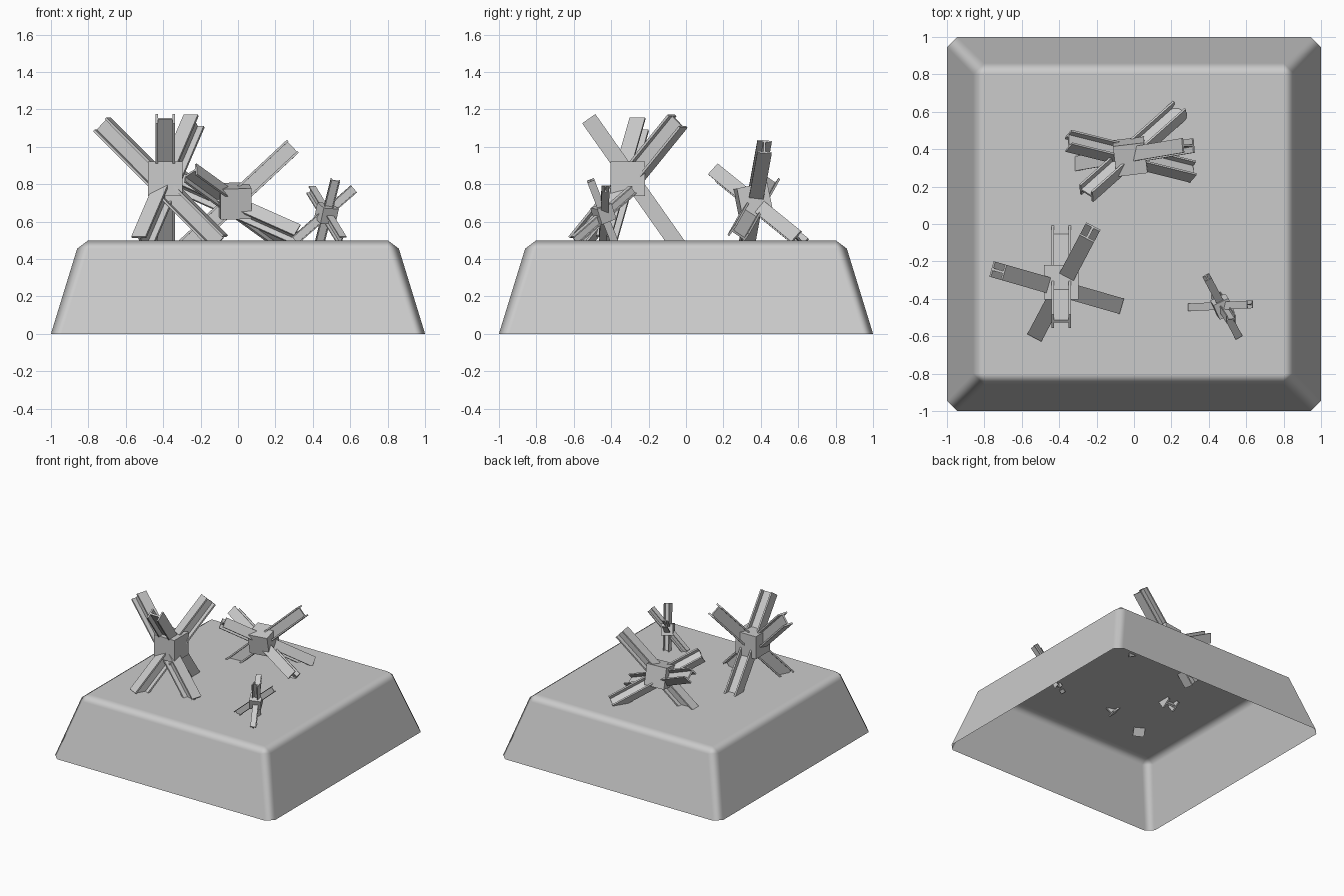
import bpy, bmesh
from mathutils import Vector, Matrix

if "Cube" in bpy.data.objects:
    bpy.data.objects.remove(bpy.data.objects["Cube"])


def make_object(name, bm):
    bmesh.ops.recalc_face_normals(bm, faces=bm.faces)
    mesh = bpy.data.meshes.new(name)
    bm.to_mesh(mesh)
    bm.free()
    ob = bpy.data.objects.new(name, mesh)
    bpy.context.collection.objects.link(ob)
    return ob


def loft(bm, rings):
    """Skin consecutive closed rings of vertices."""
    for a, b in zip(rings, rings[1:]):
        n = len(a)
        for i in range(n):
            bm.faces.new((a[i], a[(i + 1) % n], b[(i + 1) % n], b[i]))


# Ground block: tapered, chamfered shell with an open underside
def ground_block():
    bm = bmesh.new()
    rings = []
    for half, chamfer, z in ((1.0, .055, 0), (.86, .06, .455), (.80, 0, .5)):
        s = half - chamfer
        outline = [(half, -s), (half, s), (s, half), (-s, half),
                   (-half, s), (-half, -s), (-s, -half), (s, -half)]
        rings.append([bm.verts.new((x, y, z)) for x, y in outline])
    loft(bm, rings)
    bm.faces.new(rings[-1])
    bmesh.ops.remove_doubles(bm, verts=bm.verts, dist=1e-4)
    for v in bm.verts:
        v.co.z = max(v.co.z, 0)
    for f in bm.faces:
        f.smooth = True
    ob = make_object("ground_block", bm)
    # Keep the big faces flat while the chamfers shade softly
    ob.modifiers.new("soft_chamfers", 'WEIGHTED_NORMAL').weight = 100
    # Shell faces point outwards
    top = max(ob.data.polygons, key=lambda p: p.center.z)
    if top.normal.z < 0:
        ob.data.flip_normals()


# Steel I-beam between two points; hint is the flange-to-flange direction
def i_beam(name, p, q, hint, scale):
    p, q, hint = Vector(p), Vector(q), Vector(hint)
    d = (q - p).normalized()
    up = (hint - d * hint.dot(d)).normalized()
    side = up.cross(d)
    h, w, t, k = .052 * scale, .043 * scale, .013 * scale, .007 * scale
    half = [(w, -h), (w, t - h), (k, t - h), (k, h - t), (w, h - t), (w, h)]
    profile = half + [(-x, y) for x, y in reversed(half)]
    bm = bmesh.new()
    rings = [[bm.verts.new(end + side * x + up * y) for x, y in profile]
             for end in (p, q)]
    loft(bm, rings)
    for r in rings:
        bm.faces.new(r)
    make_object(name, bm)


# Centre block that joins the beams
def hub(name, centre, size, rot):
    bm = bmesh.new()
    bmesh.ops.create_cube(bm, size=size)
    m = Matrix.Translation(centre)
    for angle, axis in zip(rot, 'XYZ'):
        m = m @ Matrix.Rotation(angle, 4, axis)
    bmesh.ops.transform(bm, matrix=m, verts=bm.verts)
    make_object(name, bm)


ground_block()

# Obstacles: name, scale, hub centre, hub rotation, beams (top, foot, hint)
obstacles = [
    ("large_obstacle", 1.0, (-.388, -.312, .828), (0, 0, 0), [
        ((-.39, -.52, 1.15), (-.39, -.03, .455), (1, 0, 0)),
        ((-.7275, -.25, 1.12), (-.10, -.43, .49), (0, 0, 1)),
        ((-.235, -.045, 1.137), (-.515, -.575, .485), (0, 0, 1))]),
    ("tipped_obstacle", .9, (-.02, .36, .71), (.2, 0, .12), [
        ((.29, .42, 1.0), (-.30, .32, .45), (-.47, 0, .47)),
        ((-.255, .165, .86), (.245, .61, .50), (-.55, .31, -.32)),
        ((-.35, .445, .825), (.315, .28, .53), (-.05, .82, -.56))]),
    ("small_obstacle", .48, (.473, -.442, .643), (.3, .2, .4), [
        ((.62, -.43, .775), (.305, -.445, .50), (0, 0, 1)),
        ((.39, -.285, .77), (.555, -.595, .50), (0, 0, 1)),
        ((.52, -.51, .82), (.43, -.37, .46), (1, 0, 0))]),
]

for name, scale, centre, rot, beams in obstacles:
    hub(name + "_hub", centre, .185 * scale, rot)
    for i, (top, foot, hint) in enumerate(beams, 1):
        i_beam(f"{name}_beam_{i}", top, foot, hint, scale)
